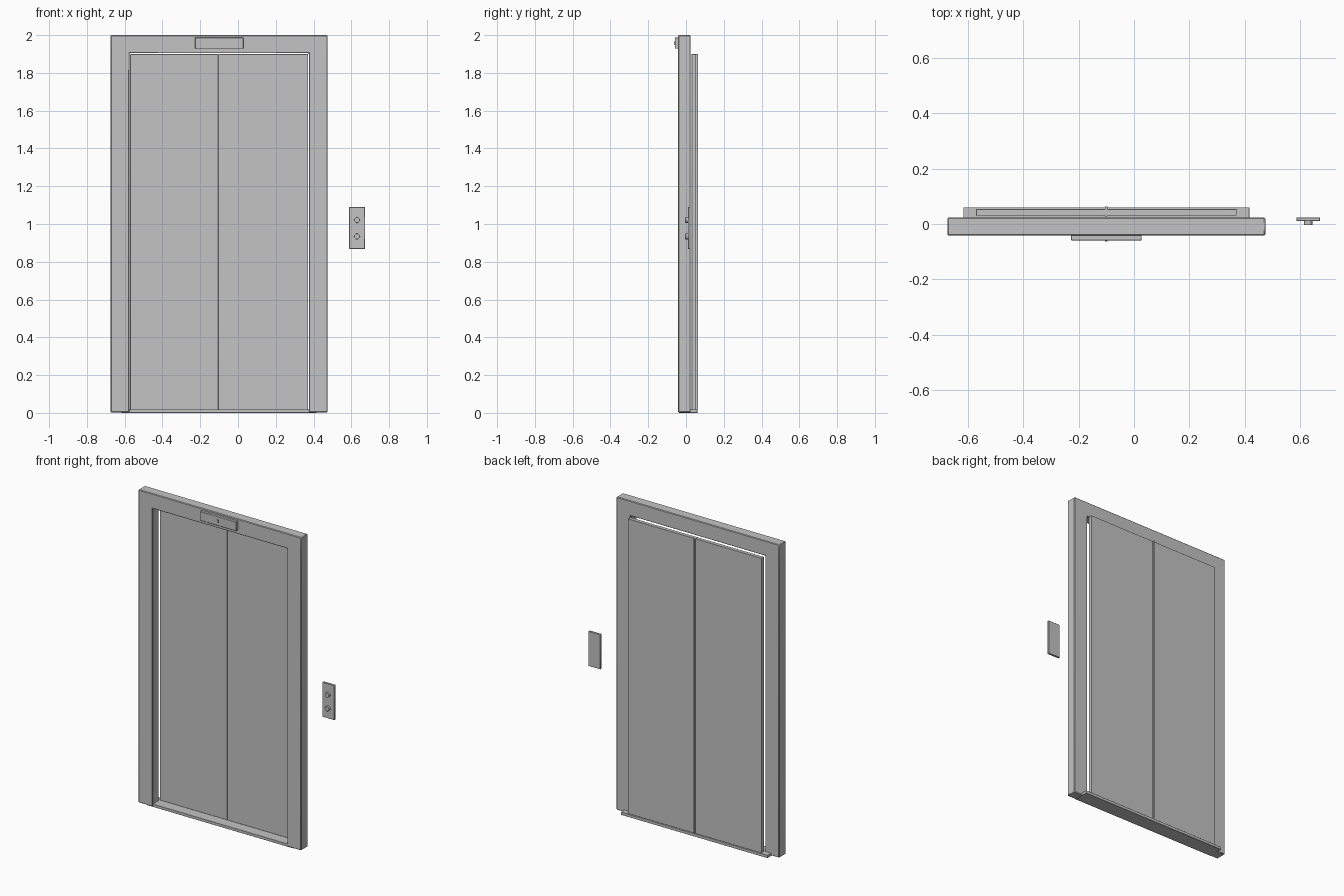
import bpy, bmesh, math

if "Cube" in bpy.data.objects:
    bpy.data.objects.remove(bpy.data.objects["Cube"])

CX = -0.10          # centre line of the doorway


def material(name, value):
    m = bpy.data.materials.new(name)
    m.diffuse_color = (value, value, value, 1)
    m.use_nodes = True
    m.node_tree.nodes["Principled BSDF"].inputs["Base Color"].default_value = m.diffuse_color
    return m


steel = material("brushed steel", 0.55)


def finish(name, bm, bevel):
    """Turn a bmesh into a softly bevelled steel object."""
    bmesh.ops.recalc_face_normals(bm, faces=bm.faces)
    me = bpy.data.meshes.new(name)
    bm.to_mesh(me)
    bm.free()
    me.materials.append(steel)
    ob = bpy.data.objects.new(name, me)
    bpy.context.collection.objects.link(ob)
    if bevel:
        mod = ob.modifiers.new("edge", 'BEVEL')
        mod.width = bevel
        mod.segments = 1
        mod.limit_method = 'ANGLE'
    bpy.ops.object.select_all(action='DESELECT')
    ob.select_set(True)
    bpy.context.view_layer.objects.active = ob
    bpy.ops.object.shade_smooth_by_angle(angle=math.radians(50 if bevel else 30))
    return ob


def box(name, x, y, z, bevel=0.0):
    bm = bmesh.new()
    bmesh.ops.create_cube(bm, size=1)
    for v in bm.verts:
        for i, (lo, hi) in enumerate((x, y, z)):
            v.co[i] = lo if v.co[i] < 0 else hi
    return finish(name, bm, bevel)


# Door frame: two jambs and a header as one solid
bm = bmesh.new()
xs, zs = (-0.675, -0.575, 0.375, 0.475), (0.003, 1.904, 2.0)
for i, j in ((0, 0), (0, 1), (1, 1), (2, 1), (2, 0)):
    bm.faces.new([bm.verts.new((xs[a], -0.042, zs[b]))
                  for a, b in ((i, j), (i + 1, j), (i + 1, j + 1), (i, j + 1))])
bmesh.ops.remove_doubles(bm, verts=bm.verts, dist=1e-5)
ext = bmesh.ops.extrude_face_region(bm, geom=bm.faces[:], use_keep_orig=True)
for v in ext["geom"]:
    if isinstance(v, bmesh.types.BMVert):
        v.co.y = 0.024
finish("door_frame", bm, 0.004)

# Threshold under the doors
box("sill", (-0.617, 0.417), (-0.038, 0.060), (0, 0.018), 0.001)

# Pair of sliding doors with a thin seal between them
for side, name in ((-1, "left_door"), (1, "right_door")):
    x = sorted((CX + side * 0.004, CX + side * 0.471))
    box(name, x, (0.030, 0.054), (0.018, 1.899), 0.001)
box("door_seal", (CX - 0.004, CX + 0.004), (0.028, 0.063), (0.018, 1.899))

# Floor display above the doors with its small indicator
box("display", (CX - 0.128, CX + 0.128), (-0.059, -0.040), (1.928, 1.987), 0.002)
box("display_indicator", (CX - 0.004, CX + 0.004), (-0.063, -0.058), (1.948, 1.967))

# Call panel beside the doorway
box("call_panel", (0.588, 0.673), (0.010, 0.024), (0.868, 1.09), 0.002)

# Round call buttons
for z, name in ((1.021, "up_button"), (0.934, "down_button")):
    bm = bmesh.new()
    bmesh.ops.create_cone(bm, cap_ends=True, segments=24,
                          radius1=0.015, radius2=0.015, depth=0.016)
    for v in bm.verts:
        x, y, d = v.co
        v.co = (0.63 + x, 0.004 + d, z + y)
    finish(name, bm, 0.001)
